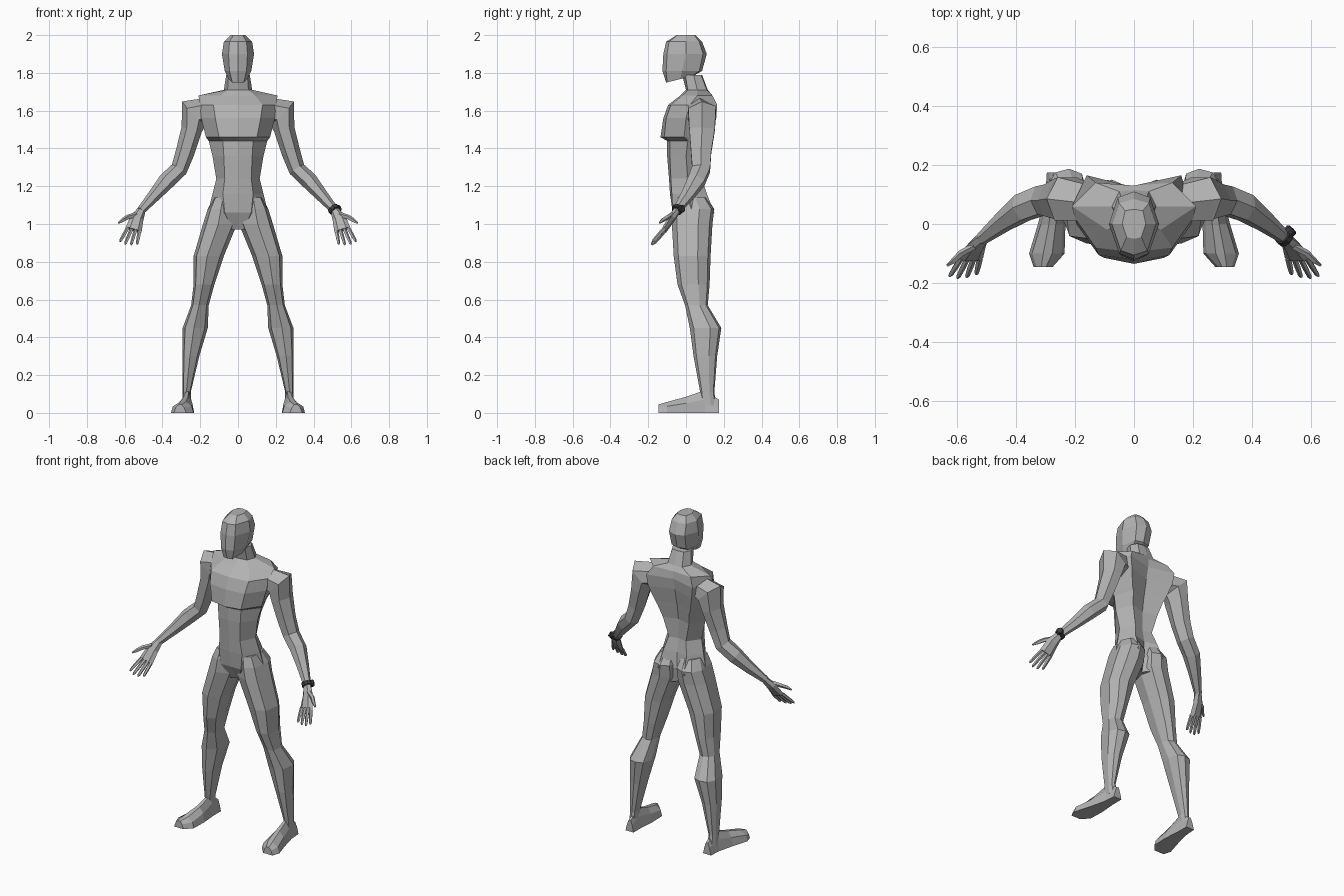
import bpy, bmesh, math
from mathutils import Vector

old_cube = bpy.data.objects.get("Cube")
if old_cube:
    bpy.data.objects.remove(old_cube, do_unlink=True)


def make_material(name, value):
    mat = bpy.data.materials.new(name)
    mat.use_nodes = True
    colour = (value, value, value, 1)
    mat.diffuse_color = colour
    mat.node_tree.nodes["Principled BSDF"].inputs["Base Color"].default_value = colour
    return mat


skin = make_material("body grey", .45)
dark = make_material("watch charcoal", .05)


def loft(name, rings, mat=skin, mirror=False):
    """Skin a list of equal-length point rings, cap both ends."""
    bm = bmesh.new()
    loops = [[bm.verts.new(p) for p in ring] for ring in rings]
    for low, high in zip(loops, loops[1:]):
        count = len(low)
        for i in range(count):
            j = (i + 1) % count
            bm.faces.new((low[i], low[j], high[j], high[i]))
    bm.faces.new(loops[0])
    bm.faces.new(loops[-1])
    bmesh.ops.recalc_face_normals(bm, faces=bm.faces)
    mesh = bpy.data.meshes.new(name)
    bm.to_mesh(mesh)
    bm.free()
    mesh.materials.append(mat)
    obj = bpy.data.objects.new(name, mesh)
    bpy.context.collection.objects.link(obj)
    if mirror:
        obj.modifiers.new("Mirror", "MIRROR").use_axis[0] = True
    return obj


def symmetric_ring(z, tilt, front, ax, ay, sx, sy, bx, by, back):
    """Horizontal ring from front centre, front corner, side, back corner, back centre."""
    half = [(ax, ay), (sx, sy), (bx, by)]
    flat = [(0, front)] + half + [(0, back)] + [(-x, y) for x, y in reversed(half)]
    return [(x, y, z + tilt * (y + .1)) for x, y in flat]


def box_ring(z, x_in, x_out, y_front, y_back):
    """Horizontal eight-sided ring inside a rectangle."""
    cx, cy = (x_in + x_out) / 2, (y_front + y_back) / 2
    rx, ry = (x_out - x_in) / 2, (y_back - y_front) / 2
    shape = [(1, .3), (.6, .85), (-.1, 1), (-.75, .8), (-1, .1), (-.75, -.7), (.1, -1), (.8, -.75)]
    return [(cx + rx * u, cy + ry * v, z) for u, v in shape]


def frame(direction):
    """Width axis in the xz plane and thickness axis for a limb direction."""
    t = direction.normalized()
    wide = Vector((0, 1, 0)).cross(t).normalized() * -1
    return wide, t.cross(wide)


def limb_rings(stations, sides=6):
    """Rings square to a path of (x, y, z, half width, half thickness)."""
    pts = [Vector(s[:3]) for s in stations]
    rings = []
    for i, s in enumerate(stations):
        wide, thick = frame(pts[min(i + 1, len(pts) - 1)] - pts[max(i - 1, 0)])
        angles = [math.tau * k / sides for k in range(sides)]
        rings.append([pts[i] + wide * s[3] * math.cos(a) + thick * s[4] * math.sin(a)
                      for a in angles])
    return rings


# Torso and neck, with the chest overhanging the abdomen
torso = [
    (.97, 0, -.02, .03, -.03, .05, .04, .03, .1, .07),
    (1.06, 0, -.07, .07, -.07, .16, .03, .09, .15, .09),
    (1.16, 0, -.085, .08, -.075, .135, .02, .08, .11, .09),
    (1.24, 0, -.09, .07, -.08, .115, .01, .06, .085, .075),
    (1.36, 0, -.1, .075, -.085, .135, 0, .09, .1, .075),
    (1.44, 0, -.1, .08, -.085, .155, .01, .11, .125, .085),
    (1.46, 0, -.135, .1, -.115, .17, -.01, .12, .13, .09),
    (1.56, 0, -.12, .12, -.105, .195, 0, .15, .16, .11),
    (1.63, 0, -.095, .13, -.08, .2, .02, .16, .165, .125),
    (1.68, 0, -.03, .09, -.02, .21, .06, .13, .14, .13),
    (1.71, 0, 0, .055, .01, .075, .06, .05, .11, .115),
    (1.79, 0, -.02, .05, -.005, .062, .04, .04, .08, .085),
]
loft("torso", [symmetric_ring(*r) for r in torso])

# Head with a flat faceted face
head = [
    (1.75, .25, -.105, .03, -.1, .05, -.03, .04, .03, .04),
    (1.81, 0, -.125, .045, -.105, .07, -.02, .05, .07, .085),
    (1.9, 0, -.12, .05, -.1, .085, 0, .055, .09, .11),
    (1.965, 0, -.105, .045, -.09, .075, 0, .05, .07, .085),
    (2, 0, -.05, .025, -.045, .04, 0, .03, .045, .05),
]
loft("head", [symmetric_ring(*r) for r in head])

# Legs
leg = [
    (1.14, .02, .13, -.06, .11),
    (1.08, .005, .16, -.075, .15),
    (1, .005, .185, -.075, .14),
    (.83, .075, .235, -.065, .13),
    (.68, .125, .235, -.045, .125),
    (.57, .155, .248, -.005, .115),
    (.45, .16, .293, .02, .187),
    (.3, .205, .295, .04, .165),
    (.11, .25, .293, .075, .15),
    (.04, .25, .295, .08, .16),
]
loft("legs", [box_ring(*r) for r in leg], mirror=True)

# Feet, lofted from heel to toe
foot = [
    (.175, .24, .295, .07),
    (.1, .24, .3, .12),
    (0, .232, .325, .085),
    (-.1, .235, .355, .058),
    (-.145, .275, .34, .045),
]
loft("feet", [[(x0, y, 0), (x1, y, 0), (x1 - .01, y, h * .6), (x1 * .6 + x0 * .4, y, h),
               (x1 * .35 + x0 * .65, y, h), (x0 + .01, y, h * .6)]
              for y, x0, x1, h in foot], mirror=True)

# Arms from inside the shoulder to the wrist
arm = [
    (.15, .07, 1.6, .07, .07),
    (.232, .085, 1.588, .088, .085),
    (.245, .085, 1.5, .055, .078),
    (.28, .08, 1.38, .05, .062),
    (.312, .08, 1.29, .045, .055),
    (.378, .055, 1.228, .045, .052),
    (.44, .01, 1.155, .034, .038),
    (.515, -.05, 1.07, .022, .022),
]
loft("arms", limb_rings(arm), mirror=True)

# Palms
palm = [
    (.51, -.045, 1.075, .022, .02),
    (.535, -.075, 1.03, .036, .02),
    (.553, -.115, .968, .044, .014),
]
loft("palms", limb_rings(palm), mirror=True)

# Fingers fan out from the lower edge of the palm
knuckle = Vector(palm[-1][:3])
wide, thick = frame(Vector((.04, -.12, -.17)))
for name, offset, length in (("little", -.033, .085), ("ring", -.011, .1),
                             ("middle", .011, .105), ("index", .033, .095)):
    base = knuckle + wide * offset
    heading = Vector((.28, -.65, -.75)) + wide * offset * 4
    joints = [(-.01, .0105), (.5, .01), (.9, .008), (1, .004)]
    loft(name + "_fingers", limb_rings(
        [(*(base + heading * length * t), r, r) for t, r in joints], 5), mirror=True)

# Thumbs
thumb = [
    (.54, -.075, 1.05, .014, .012),
    (.585, -.1, 1.035, .013, .012),
    (.61, -.125, 1.02, .011, .01),
    (.632, -.14, 1.005, .005, .005),
]
loft("thumbs", limb_rings(thumb, 5), mirror=True)

# Watch on the left wrist: strap, then a round case on the outer back side
wrist, along = Vector((.508, -.045, 1.077)), Vector((.6, -.48, -.64)).normalized()
strap = [wrist + along * d for d in (-.011, .011)]
loft("watch_strap", limb_rings([(*p, .031, .03) for p in strap], 10), dark)
outward = Vector((.55, .75, .2))
outward = (outward - along * outward.dot(along)).normalized()
case = [wrist + outward * d for d in (.022, .036, .041)]
loft("watch_case", limb_rings([(*p, r, r) for p, r in zip(case, (.021, .021, .016))], 10), dark)
